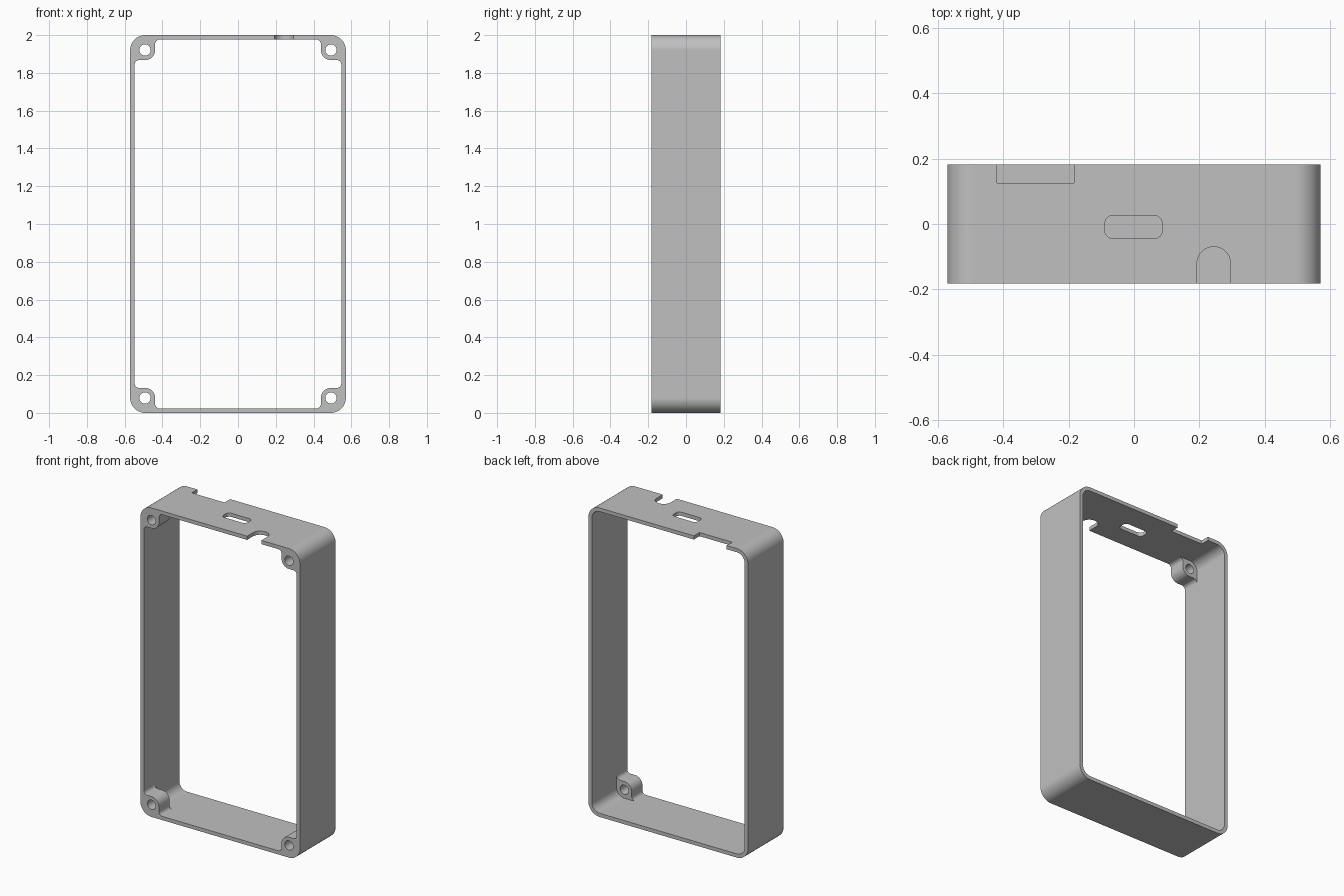
import bpy
import bmesh
import math
from mathutils import Vector

cube = bpy.data.objects.get("Cube")
if cube:
    bpy.data.objects.remove(cube, do_unlink=True)

# Main dimensions
W, H, D = 0.571, 1.0, 0.182       # half width, half height, half depth
WALL = 0.024
R_OUT = 0.079                     # outer corner radius, also the screw hole inset
R_BOSS, R_FILLET, R_HOLE = 0.053, 0.024, 0.03
BOSS_BACK = -D + 0.11             # depth where the screw bosses end
QUADRANTS = ((1, 1), (-1, 1), (-1, -1), (1, -1))

grey = bpy.data.materials.new("light_grey")
grey.use_nodes = True
COLOUR = (0.53, 0.53, 0.53, 1)
grey.diffuse_color = COLOUR
grey.node_tree.nodes["Principled BSDF"].inputs["Base Color"].default_value = COLOUR


def rounded(corners, steps=14):
    """Outline through (a, b, radius) corners, each replaced by an arc."""
    pts = []
    for i, (a, b, r) in enumerate(corners):
        p = Vector((a, b))
        if r == 0:
            pts.append(p)
            continue
        to_prev = (Vector(corners[i - 1][:2]) - p).normalized()
        to_next = (Vector(corners[(i + 1) % len(corners)][:2]) - p).normalized()
        centre = p + (to_prev + to_next) * r      # right-angled corners
        for k in range(steps + 1):
            t = k / steps * math.pi / 2
            pts.append(centre - to_next * r * math.cos(t) - to_prev * r * math.sin(t))
    return pts


def box_outline(a0, a1, b0, b1, r):
    return rounded([(a1, b1, r), (a0, b1, r), (a0, b0, r), (a1, b0, r)])


def circle(a, b, r, n=40):
    return [Vector((a + r * math.cos(2 * math.pi * k / n),
                    b + r * math.sin(2 * math.pi * k / n))) for k in range(n)]


def prism(name, outline, lo, hi, place):
    """Extrude an outline from lo to hi; place maps (a, b, depth) to x, y, z."""
    bm = bmesh.new()
    low = [bm.verts.new(place(p.x, p.y, lo)) for p in outline]
    high = [bm.verts.new(place(p.x, p.y, hi)) for p in outline]
    bm.faces.new(low)
    bm.faces.new(high)
    for i in range(len(low)):
        bm.faces.new((low[i - 1], low[i], high[i], high[i - 1]))
    bmesh.ops.recalc_face_normals(bm, faces=bm.faces)
    mesh = bpy.data.meshes.new(name)
    bm.to_mesh(mesh)
    bm.free()
    mesh.materials.append(grey)
    obj = bpy.data.objects.new(name, mesh)
    bpy.context.collection.objects.link(obj)
    return obj


def along_y(a, b, d):
    return (a, d, b + H)


def along_z(a, b, d):
    return (a, b, d)


# Solid body with rounded corners
frame = prism("case_frame", box_outline(-W, W, -H, H, R_OUT), -D, D, along_y)

# Rear cavity behind the screw bosses
xi, zi = W - WALL, H - WALL
cutters = [prism("rear_cavity", box_outline(-xi, xi, -zi, zi, R_OUT - WALL),
                 BOSS_BACK, D + 0.1, along_y)]

# Front opening that leaves a filleted boss in each corner
xb, zb = W - R_OUT - R_BOSS, H - R_OUT - R_BOSS
opening = []
for sx, sz in QUADRANTS:
    boss = [(sx * xi, sz * zb, R_FILLET), (sx * xb, sz * zb, R_BOSS),
            (sx * xb, sz * zi, R_FILLET)]
    opening += boss if sx * sz > 0 else boss[::-1]
cutters.append(prism("front_opening", rounded(opening), -D - 0.1, BOSS_BACK + 0.02, along_y))

# Screw holes
for sx, sz in QUADRANTS:
    cutters.append(prism("screw_hole", circle(sx * (W - R_OUT), sz * (H - R_OUT), R_HOLE),
                         -D - 0.1, BOSS_BACK + 0.02, along_y))

# Openings in the top wall: port slot, rear notch and arched cable notch
top = (2 * H - 0.06, 2 * H + 0.05)
cutters.append(prism("port_slot", box_outline(-0.089, 0.086, -0.045, 0.026, 0.025),
                     *top, along_z))
cutters.append(prism("rear_notch", box_outline(-0.419, -0.184, 0.125, 0.3, 0),
                     *top, along_z))
arch = [(0.295, -0.07, 0.0505), (0.193, -0.07, 0.0505), (0.193, -0.3, 0), (0.295, -0.3, 0)]
cutters.append(prism("cable_notch", rounded(arch), *top, along_z))

# Cut everything out and discard the cutters
bpy.context.view_layer.objects.active = frame
for cutter in cutters:
    cutter.hide_render = True
    mod = frame.modifiers.new("cut", "BOOLEAN")
    mod.operation = "DIFFERENCE"
    mod.solver = "EXACT"
    mod.object = cutter
    bpy.ops.object.modifier_apply(modifier=mod.name)
    bpy.data.objects.remove(cutter, do_unlink=True)

# Smooth corners with crisp rims
bpy.ops.object.select_all(action="DESELECT")
frame.select_set(True)
bpy.ops.object.shade_smooth_by_angle(angle=math.radians(30))
normals = frame.modifiers.new("flat_walls", "WEIGHTED_NORMAL")
normals.keep_sharp = True
